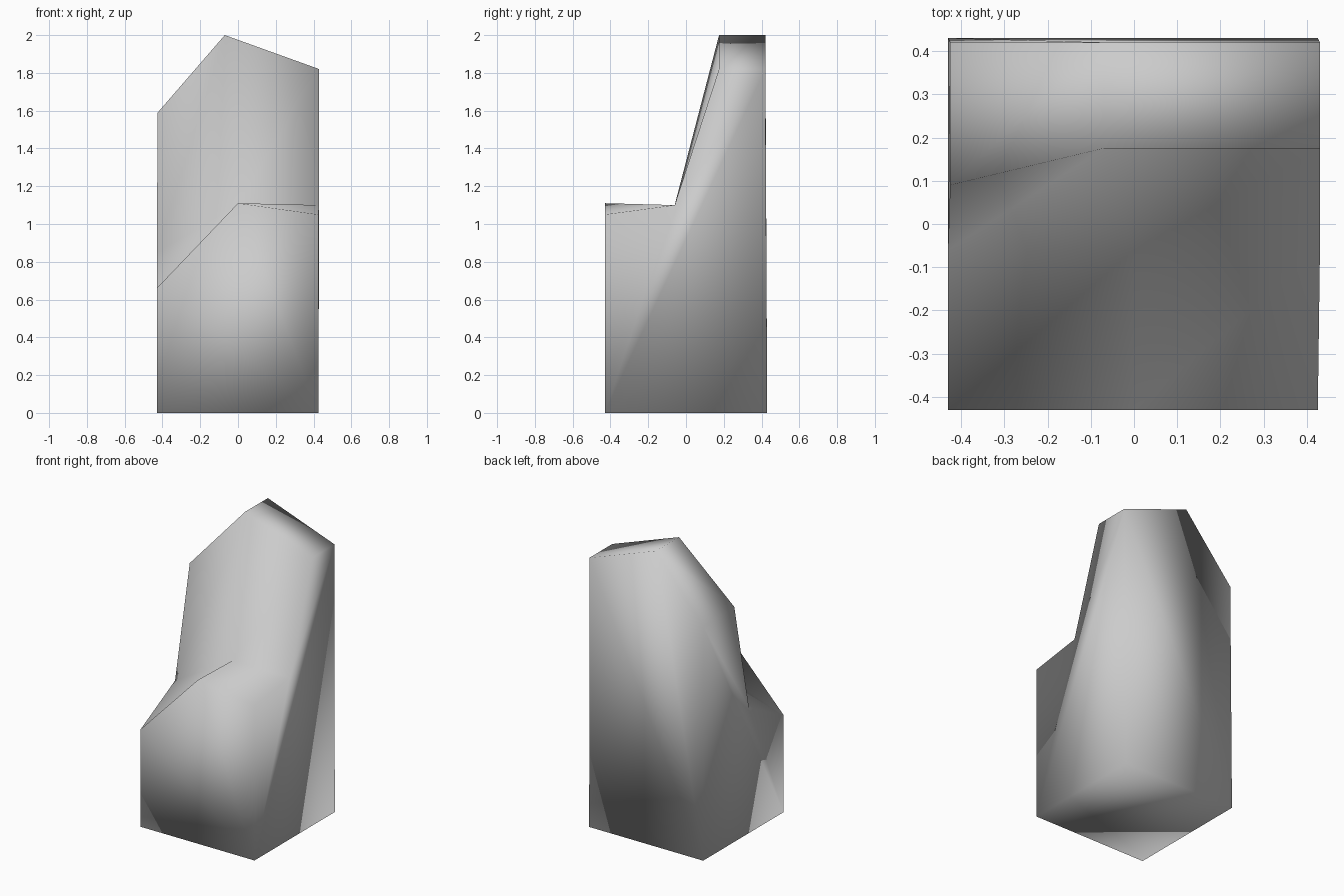
import bpy
import bmesh

if "Cube" in bpy.data.objects:
    bpy.data.objects.remove(bpy.data.objects["Cube"], do_unlink=True)

# Plain stone colour
GREY = (0.6, 0.6, 0.6, 1.0)
stone = bpy.data.materials.new("stone grey")
stone.use_nodes = True
stone.diffuse_color = GREY
stone.node_tree.nodes["Principled BSDF"].inputs["Base Color"].default_value = GREY

# Upper outlines across the width: ledge front, ledge back, tower front, tower back
left = [(-.43, -.43, .66), (-.43, -.06, .85), (-.425, .09, 1.59), (-.425, .42, 1.58)]
ridge = [(0, -.43, 1.11), (0, -.06, 1.1), (-.07, .175, 2), (-.07, .42, 2)]
right = [(.425, -.43, 1.05), (.43, -.06, 1.1), (.43, .175, 1.82), (.43, .42, 1.82)]

bm = bmesh.new()
L, M, R = ([bm.verts.new(p) for p in row] for row in (left, ridge, right))
lf, lb, rf, rb = (bm.verts.new((x, y, 0)) for x in (-.43, .425) for y in (-.43, .43))

# Ledge, sloping face and cap on both sides of the ridge
for a, b in ((L, M), (M, R)):
    for i in range(3):
        bm.faces.new((a[i], b[i], b[i + 1], a[i + 1]))

# Front, back, base and the two stepped sides
bm.faces.new((lf, rf, R[0], M[0], L[0]))
bm.faces.new((rb, lb, L[3], M[3], R[3]))
bm.faces.new((lf, lb, rb, rf))
bm.faces.new([lb, lf] + L)
bm.faces.new([rb, rf] + R)
bmesh.ops.recalc_face_normals(bm, faces=bm.faces[:])
for face in bm.faces:
    face.smooth = True

mesh = bpy.data.meshes.new("stepped_pillar")
bm.to_mesh(mesh)
bm.free()
mesh.materials.append(stone)
bpy.context.collection.objects.link(bpy.data.objects.new("stepped_pillar", mesh))
